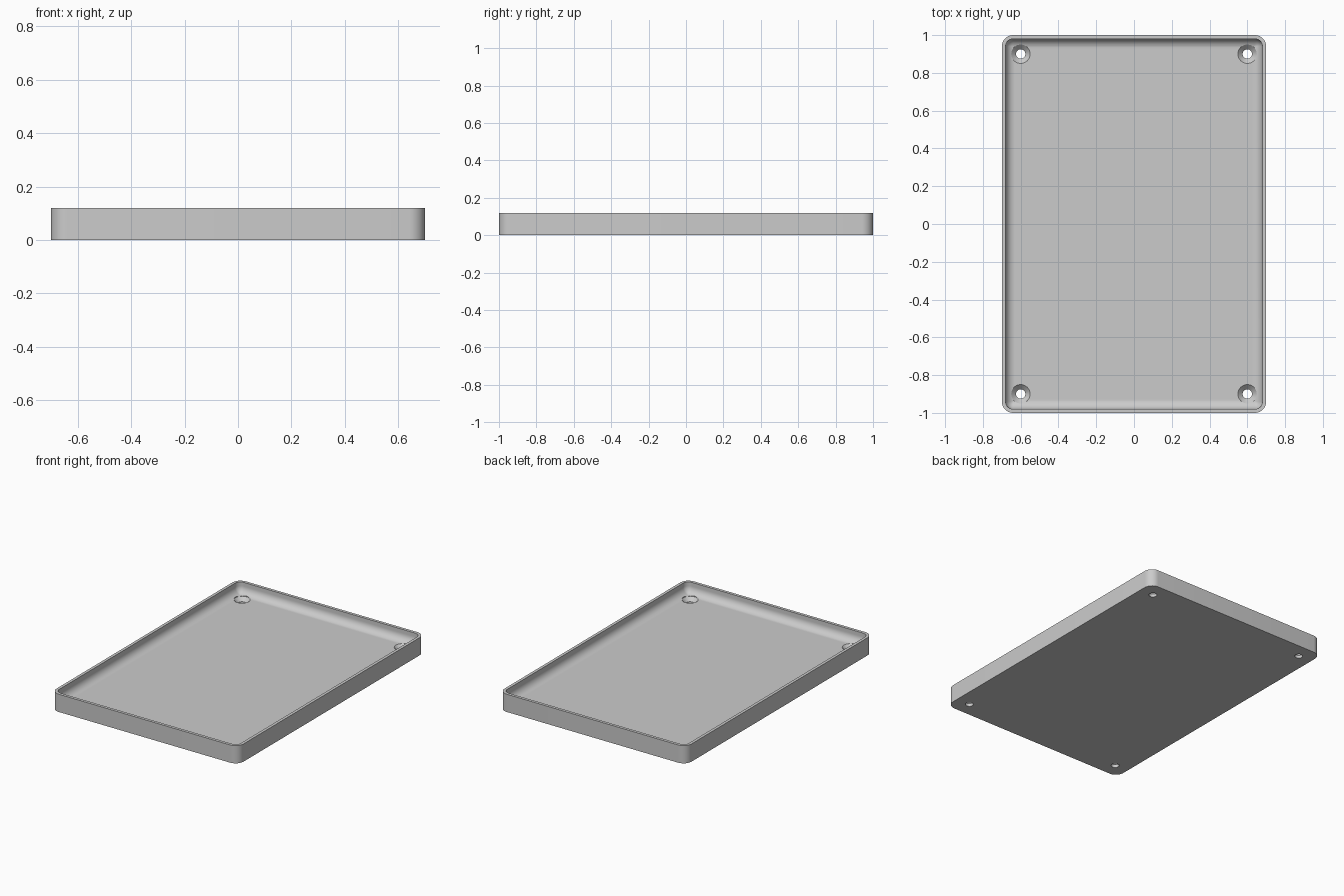
import bpy
import bmesh
from math import sin, cos, pi, radians

# Main sizes
HALF_X, HALF_Y, HEIGHT = 0.7, 1.0, 0.12
CORNER, RIM, FLOOR, FILLET = 0.06, 0.02, 0.045, 0.05
HOLE_X, HOLE_Y, HOLE_R, SINK_R = 0.6, 0.9, 0.025, 0.05
STEPS = 10

cube = bpy.data.objects.get("Cube")
if cube:
    bpy.data.objects.remove(cube, do_unlink=True)

# Plain grey material
grey = bpy.data.materials.new("plain grey")
grey.use_nodes = True
colour = (0.6, 0.6, 0.6, 1)
grey.diffuse_color = colour
grey.node_tree.nodes["Principled BSDF"].inputs["Base Color"].default_value = colour


def rounded_ring(bm, inset, z):
    """Rounded rectangle of vertices, moved inwards by inset."""
    r = max(CORNER - inset, 0.006)
    cx, cy = HALF_X - inset - r, HALF_Y - inset - r
    ring = []
    for k, (sx, sy) in enumerate(((1, 1), (-1, 1), (-1, -1), (1, -1))):
        for i in range(STEPS + 1):
            a = (k + i / STEPS) * pi / 2
            ring.append(bm.verts.new((sx * cx + r * cos(a), sy * cy + r * sin(a), z)))
    return ring


def circle_ring(bm, r, z):
    return [bm.verts.new((HOLE_X + r * cos(a), HOLE_Y + r * sin(a), z))
            for a in (2 * pi * i / 32 for i in range(32))]


def loft(name, make_ring, profile):
    """Closed solid through a stack of rings, capped at both ends."""
    bm = bmesh.new()
    rings = [make_ring(bm, size, z) for size, z in profile]
    for low, high in zip(rings, rings[1:]):
        for i in range(len(low)):
            j = (i + 1) % len(low)
            bm.faces.new((low[i], low[j], high[j], high[i]))
    bm.faces.new(rings[0])
    bm.faces.new(rings[-1])
    bmesh.ops.recalc_face_normals(bm, faces=bm.faces)
    mesh = bpy.data.meshes.new(name)
    bm.to_mesh(mesh)
    bm.free()
    obj = bpy.data.objects.new(name, mesh)
    bpy.context.collection.objects.link(obj)
    return obj


# Tray: outer wall, flat rim, inner wall and rounded fillet down to the floor
fillet = [(RIM + FILLET * (1 - cos(a)), FLOOR + FILLET * (1 - sin(a)))
          for a in (pi / 2 * i / STEPS for i in range(STEPS + 1))]
tray = loft("tray", rounded_ring, [(0, 0), (0, HEIGHT), (RIM, HEIGHT)] + fillet)
tray.data.materials.append(grey)

# Countersunk screw holes, one in each corner
sink_bottom = FLOOR - (SINK_R - HOLE_R)
cutter = loft("screw_hole_cutter", circle_ring,
              [(HOLE_R, -0.05), (HOLE_R, sink_bottom), (SINK_R, FLOOR), (SINK_R, HEIGHT)])
cutter.data.materials.append(grey)
cutter.hide_render = True
mirror = cutter.modifiers.new("four corners", "MIRROR")
mirror.use_axis = (True, True, False)

bpy.ops.object.select_all(action="DESELECT")
cut = tray.modifiers.new("screw holes", "BOOLEAN")
cut.operation = "DIFFERENCE"
cut.solver = "EXACT"
cut.object = cutter
tray.select_set(True)
bpy.context.view_layer.objects.active = tray
bpy.ops.object.modifier_apply(modifier=cut.name)
bpy.data.objects.remove(cutter, do_unlink=True)
bpy.ops.object.shade_smooth_by_angle(angle=radians(30))
